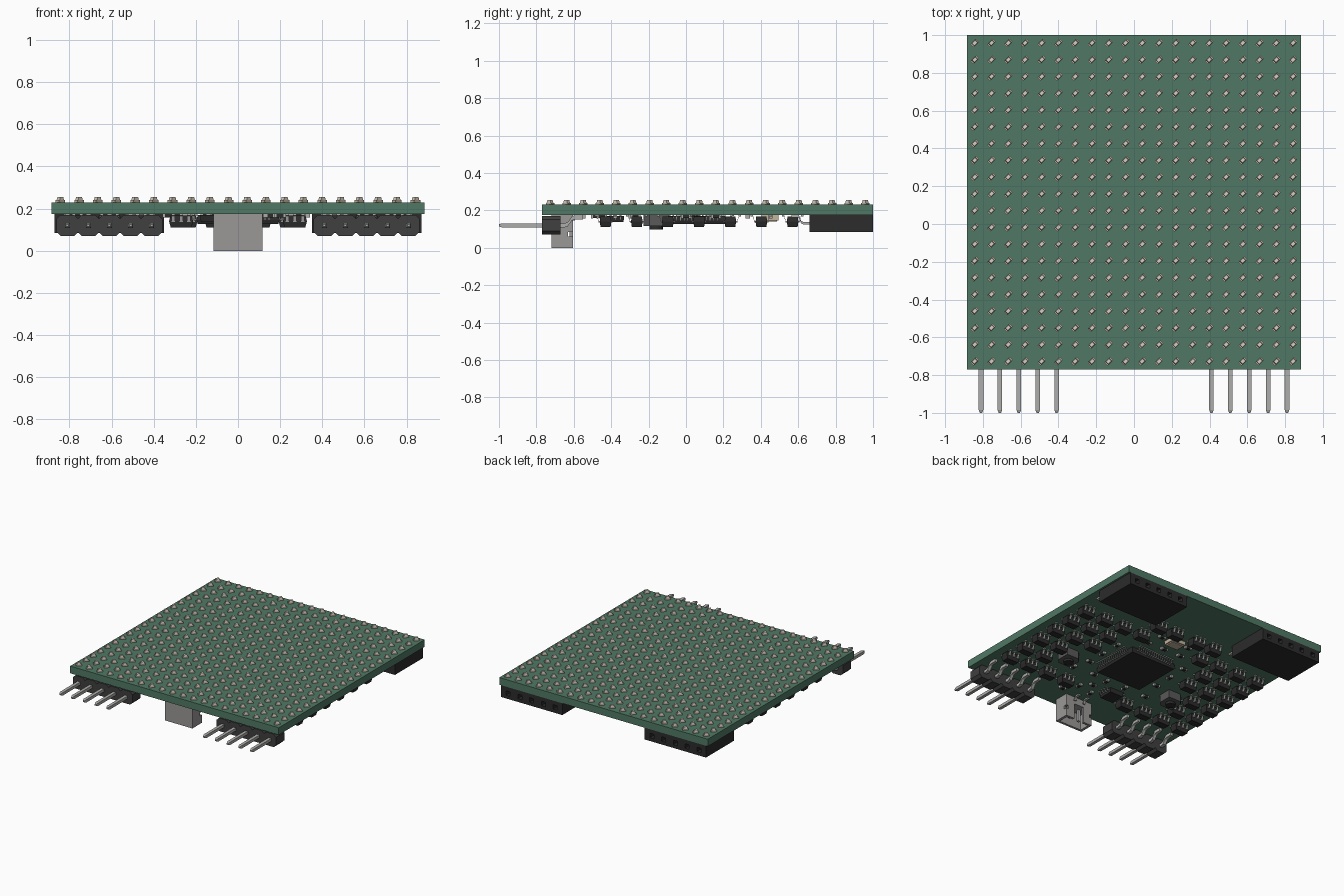
import bpy, bmesh, math, random
from mathutils import Matrix, Vector

if "Cube" in bpy.data.objects:
    bpy.data.objects.remove(bpy.data.objects["Cube"])

random.seed(4)
BOARD = 0.175            # underside of the board


def mat(name, rgb):
    m = bpy.data.materials.new(name)
    m.diffuse_color = (*rgb, 1)
    m.use_nodes = True
    m.node_tree.nodes["Principled BSDF"].inputs["Base Color"].default_value = m.diffuse_color
    return m


GREEN = mat("board green", (0.08, 0.19, 0.13))
BLACK = mat("plastic black", (0.025, 0.025, 0.025))
DARK = mat("header dark", (0.05, 0.05, 0.05))
METAL = mat("lead metal", (0.42, 0.42, 0.41))
TAN = mat("ceramic tan", (0.55, 0.46, 0.34))
LENS = mat("lens", (0.66, 0.62, 0.55))
PALE = mat("connector pale", (0.33, 0.31, 0.31))
GREY = mat("button grey", (0.1, 0.1, 0.1))


def finish(bm, name, material):
    bmesh.ops.recalc_face_normals(bm, faces=bm.faces)
    me = bpy.data.meshes.new(name)
    bm.to_mesh(me)
    bm.free()
    ob = bpy.data.objects.new(name, me)
    me.materials.append(material)
    bpy.context.collection.objects.link(ob)
    return ob


def box(bm, x0, x1, y0, y1, z0, z1, top=1.0, bottom=1.0, turn=0.0):
    """Box from limits, tapered at top or bottom, turned about its own z."""
    vs = bmesh.ops.create_cube(bm, size=1)["verts"]
    c = Vector(((x0 + x1) / 2, (y0 + y1) / 2, (z0 + z1) / 2))
    rot = Matrix.Rotation(turn, 3, 'Z')
    for v in vs:
        k = top if v.co.z > 0 else bottom
        v.co = rot @ Vector((v.co.x * (x1 - x0) * k, v.co.y * (y1 - y0) * k,
                             v.co.z * (z1 - z0))) + c


def prism(bm, pts, axis, a, b):
    """Extrude a 2D outline along x (pts = y,z), y (pts = x,z) or z (pts = x,y)."""
    put = {'x': lambda p, d: (d, *p), 'y': lambda p, d: (p[0], d, p[1]),
           'z': lambda p, d: (*p, d)}[axis]
    lo, hi = ([bm.verts.new(put(p, d)) for p in pts] for d in (a, b))
    bm.faces.new(lo)
    bm.faces.new(hi)
    for i in range(len(pts)):
        j = (i + 1) % len(pts)
        bm.faces.new((lo[i], lo[j], hi[j], hi[i]))


def lead(bm, origin, angle, path, w, t):
    """Bent strip: path of (outward, z) points, turned about the origin."""
    rot = Matrix.Rotation(angle, 3, 'Z')
    rings = []
    for p in path:
        k = p[2] if len(p) > 2 else 1
        rings.append([bm.verts.new(rot @ Vector((sx * w * k / 2, p[0], p[1] + sz * t * k / 2))
                                   + Vector((*origin, 0)))
                      for sx, sz in ((-1, -1), (1, -1), (1, 1), (-1, 1))])
    for a, b in zip(rings, rings[1:]):
        for i in range(4):
            j = (i + 1) % 4
            bm.faces.new((a[i], a[j], b[j], b[i]))
    bm.faces.new(rings[0])
    bm.faces.new(rings[-1])


# Circuit board
bm = bmesh.new()
box(bm, -0.885, 0.885, -0.77, 1.0, BOARD, 0.23)
finish(bm, "circuit_board", GREEN)

# 20 x 20 grid of diagonal light chips: base plus tapered lens
base, lens = bmesh.new(), bmesh.new()
for i in range(20):
    for j in range(20):
        x, y = -0.843 + i * 0.0887, -0.727 + j * 0.0887
        box(base, x - 0.021, x + 0.021, y - 0.011, y + 0.011, 0.229, 0.24, turn=math.pi / 4)
        box(lens, x - 0.014, x + 0.014, y - 0.011, y + 0.011, 0.24, 0.255, top=0.8, turn=math.pi / 4)
finish(base, "light_bases", TAN)
finish(lens, "light_lenses", LENS)

# Headers on both sides: pins at the front, sockets at the back
pins = bmesh.new()
for s, side in ((-1, "left"), (1, "right")):
    xs = [s * 0.61 + (k - 2) * 0.1 for k in range(5)]
    body, cut = bmesh.new(), bmesh.new()
    for x in xs:
        h, c = 0.052, 0.02
        prism(body, [(x - h, 0.07 + c), (x - h + c, 0.07), (x + h - c, 0.07), (x + h, 0.07 + c),
                     (x + h, 0.17 - c), (x + h - c, 0.17), (x - h + c, 0.17), (x - h, 0.17 - c)],
              'y', -0.77, -0.67)
        lead(pins, (x, 0), 0, [(-1.0, 0.12, 0.5), (-0.985, 0.12), (-0.65, 0.12), (-0.632, 0.126),
                               (-0.61, 0.157), (-0.595, 0.163), (-0.55, 0.163)], 0.024, 0.022)
        lead(pins, (x, 0), 0, [(0.67, 0.13), (0.63, 0.13), (0.615, 0.138),
                               (0.605, 0.165), (0.595, 0.17), (0.565, 0.17)], 0.02, 0.014)
        box(cut, x - 0.017, x + 0.017, 0.8, 1.02, 0.11, 0.144)
    finish(body, f"pin_header_{side}", DARK)
    bm = bmesh.new()
    box(bm, s * 0.61 - 0.26, s * 0.61 + 0.26, 0.66, 1.0, 0.085, BOARD)
    socket = finish(bm, f"socket_header_{side}", BLACK)
    cutter = finish(cut, f"socket_holes_{side}", BLACK)
    cutter.hide_render = True
    cutter.display_type = 'WIRE'
    m = socket.modifiers.new("holes", 'BOOLEAN')
    m.operation, m.object, m.solver = 'DIFFERENCE', cutter, 'EXACT'
finish(pins, "header_pins", METAL)

# Power connector: stepped side walls around a shell open below
bm = bmesh.new()
step = [(-0.72, 0), (-0.605, 0), (-0.605, 0.06), (-0.63, 0.06), (-0.63, 0.085),
        (-0.605, 0.085), (-0.605, BOARD), (-0.72, BOARD)]
prism(bm, step, 'x', -0.117, -0.097)
prism(bm, step, 'x', 0.097, 0.117)
box(bm, -0.097, 0.097, -0.72, -0.702, 0, BOARD)
box(bm, -0.097, 0.097, -0.702, -0.605, 0.12, BOARD)
for s in (-1, 1):
    box(bm, s * 0.07 - 0.027, s * 0.07 + 0.027, -0.623, -0.605, 0, 0.12)
finish(bm, "power_connector", PALE)
bm = bmesh.new()
for x in (-0.04, 0.04):
    box(bm, x - 0.01, x + 0.01, -0.67, -0.65, 0.03, 0.125)
    lead(bm, (x, 0), 0, [(-0.62, 0.15), (-0.595, 0.15), (-0.585, 0.17), (-0.55, 0.17)], 0.02, 0.01)
finish(bm, "connector_contacts", METAL)

# Driver transistors: six-lead packages in columns either side
rows = [-0.43, -0.263, -0.097, 0.07, 0.237, 0.403, 0.57]
spots = []
for s in (-1, 1):
    for x in (0.78, 0.61, 0.44):
        spots += [(s * x, y) for y in rows[:6] if not (x == 0.44 and y in rows[1:3])]
    spots += [(s * 0.27, rows[0]), (s * 0.27, rows[5]), (s * 0.25, rows[6]), (s * 0.1, rows[6])]
body, legs = bmesh.new(), bmesh.new()
for x, y in spots:
    box(body, x - 0.057, x + 0.057, y - 0.031, y + 0.031, 0.11, 0.14, bottom=0.86)
    box(body, x - 0.057, x + 0.057, y - 0.031, y + 0.031, 0.14, 0.168, top=0.88)
    for k in (-1, 0, 1):
        for a in (0, math.pi):
            lead(legs, (x + k * 0.037, y), a, [(0.026, 0.14), (0.037, 0.14), (0.045, 0.17),
                                               (0.057, 0.171)], 0.017, 0.008)
finish(body, "transistor_bodies", BLACK)

# Main chip: four rows of sixteen leads
CX, CY = 0.0, 0.02
bm = bmesh.new()
box(bm, CX - 0.197, CX + 0.197, CY - 0.197, CY + 0.197, 0.127, 0.147, bottom=0.97)
box(bm, CX - 0.197, CX + 0.197, CY - 0.197, CY + 0.197, 0.147, 0.17, top=0.97)
finish(bm, "main_chip", BLACK)
for q in range(4):
    a = q * math.pi / 2
    for k in range(16):
        d = (k - 7.5) * 0.0197
        lead(legs, (CX + d * math.cos(a), CY + d * math.sin(a)), a,
             [(0.19, 0.147), (0.21, 0.147), (0.218, 0.171), (0.237, 0.172)], 0.009, 0.006)

# Small chip near the power connector
bm = bmesh.new()
box(bm, -0.18, -0.06, -0.45, -0.33, 0.137, 0.17, bottom=0.93)
finish(bm, "small_chip", BLACK)
for k in range(4):
    for a in (math.pi / 2, -math.pi / 2):
        lead(legs, (-0.12, -0.39 + (k - 1.5) * 0.026), a,
             [(0.055, 0.155), (0.066, 0.155), (0.073, 0.171), (0.088, 0.172)], 0.011, 0.006)
finish(legs, "chip_leads", METAL)

# Two inductors: corner-cut block with a round core
bm, core = bmesh.new(), bmesh.new()
for x in (-0.47, 0.47):
    y, h, c = -0.16, 0.066, 0.03
    prism(bm, [(x - h, y - h), (x + h - c, y - h), (x + h, y - h + c), (x + h, y + h),
               (x - h + c, y + h), (x - h, y + h - c)], 'z', 0.115, BOARD)
    ring = [(x + 0.036 * math.cos(t * math.pi / 8), y + 0.036 * math.sin(t * math.pi / 8))
            for t in range(16)]
    prism(core, ring, 'z', 0.097, 0.12)
finish(bm, "inductor_blocks", GREY)
finish(core, "inductor_cores", BLACK)

# Crystal
bm = bmesh.new()
box(bm, -0.06, 0.06, 0.405, 0.495, 0.147, BOARD)
box(bm, -0.052, 0.052, 0.413, 0.487, 0.14, 0.147, bottom=0.96)
finish(bm, "crystal", TAN)

# Tiny resistors and capacitors scattered around the chips
body, caps = bmesh.new(), bmesh.new()
ring = [(-0.29, 0.2), (-0.29, 0.05), (-0.29, -0.1), (0.29, 0.16), (0.29, 0.0), (0.29, -0.14),
        (-0.15, 0.33), (0.15, 0.33), (0.0, 0.33), (-0.14, -0.27), (0.02, -0.28), (0.15, -0.26),
        (0.06, -0.38), (0.13, -0.45), (0.0, -0.48), (-0.12, 0.45), (0.12, 0.45), (0.33, -0.27),
        (-0.33, -0.27), (0.2, -0.55)]
for x, y in ring:
    w, h = random.choice(((0.022, 0.011), (0.011, 0.022)))
    box(body, x - w, x + w, y - h, y + h, 0.158, 0.176)
    for s in (-1, 1):
        px, py = (x + s * w, y) if w > h else (x, y + s * h)
        box(caps, px - 0.0115 + (w > h) * 0.006, px + 0.0115 - (w > h) * 0.006,
            py - 0.0115 + (h > w) * 0.006, py + 0.0115 - (h > w) * 0.006, 0.157, 0.176)
finish(body, "passive_bodies", BLACK)
finish(caps, "passive_ends", METAL)
